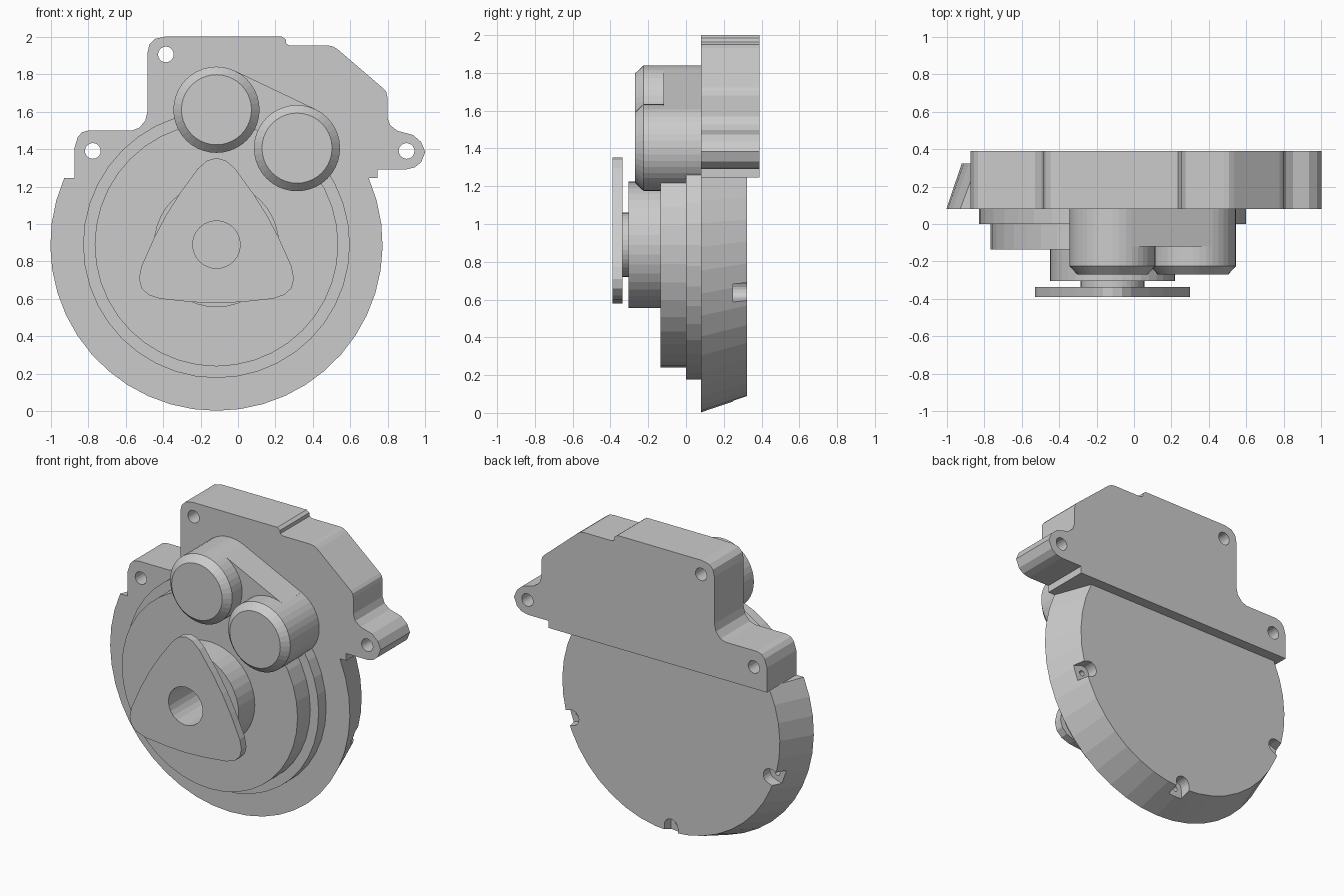
import bpy, bmesh
from math import sin, cos, pi, asin, radians

if "Cube" in bpy.data.objects:
    bpy.data.objects.remove(bpy.data.objects["Cube"])

CX, CZ = -0.115, 0.89  # axis of the round housing


def loft(name, sections):
    """Solid through matching (x, z) loops; sections = [(loop, y), ...]."""
    bm = bmesh.new()
    rings = [[bm.verts.new((x, y, z)) for x, z in pts] for pts, y in sections]
    for a, b in zip(rings, rings[1:]):
        for i in range(len(a)):
            j = (i + 1) % len(a)
            bm.faces.new((a[i], a[j], b[j], b[i]))
    bm.faces.new(rings[0])
    bm.faces.new(rings[-1])
    bmesh.ops.recalc_face_normals(bm, faces=bm.faces)
    me = bpy.data.meshes.new(name)
    bm.to_mesh(me)
    bm.free()
    ob = bpy.data.objects.new(name, me)
    bpy.context.collection.objects.link(ob)
    return ob


def prism(name, pts, y0, y1):
    return loft(name, [(pts, y0), (pts, y1)])


def circle(x, z, r, n=40):
    return [(x + r * cos(2 * pi * i / n), z + r * sin(2 * pi * i / n)) for i in range(n)]


def cut(ob, cutters):
    for c in cutters:
        c.hide_render = True
        m = ob.modifiers.new("cut", 'BOOLEAN')
        m.operation, m.solver, m.object = 'DIFFERENCE', 'EXACT', c
        bpy.context.view_layer.objects.active = ob
        bpy.ops.object.modifier_apply(modifier=m.name)


def remove(cutters):
    for c in cutters:
        bpy.data.objects.remove(c, do_unlink=True)


# Tapered round housing, flat on top where it meets the bracket
def truncated(r, top=1.245, n=28):
    a = asin((top - CZ) / r)
    return [(CX + r * cos(t), CZ + r * sin(t))
            for t in (a - (pi + 2 * a) * i / n for i in range(n + 1))]


housing = loft("round_housing", [(truncated(0.887), 0.08), (truncated(0.805), 0.322)])

# Clip slots around the rear rim, each with a small pin hole
tools = []
for deg in (-162, -90, -18):
    a = radians(deg)
    local = [(1.0, -0.05), (1.0, 0.05)]
    local += [(0.77 + 0.05 * cos(t), 0.05 * sin(t)) for t in (pi / 2 + pi * i / 10 for i in range(11))]
    pts = [(CX + u * cos(a) - v * sin(a), CZ + u * sin(a) + v * cos(a)) for u, v in local]
    tools.append(prism("slot_cutter", pts, 0.25, 0.4))
    tools.append(prism("pin_cutter", circle(CX + 0.775 * cos(a), CZ + 0.775 * sin(a), 0.018, 12), 0.2, 0.3))
cut(housing, tools)
remove(tools)

# Mounting bracket with three ears
outline = [(-.39, 2), (.235, 2), (.255, 1.985), (.257, 1.963), (.275, 1.953), (.48, 1.953),
           (.508, 1.948), (.533, 1.932), (.778, 1.722), (.792, 1.705), (.797, 1.68), (.797, 1.57),
           (.812, 1.528), (.85, 1.498), (.935, 1.475), (.978, 1.437), (1.0, 1.385), (.978, 1.33),
           (.945, 1.303), (.9, 1.292), (.745, 1.292), (.745, 1.245), (-.872, 1.245), (-.872, 1.41),
           (-.855, 1.465), (-.832, 1.49), (-.795, 1.5), (-.565, 1.5), (-.528, 1.513), (-.495, 1.552),
           (-.483, 1.6), (-.483, 1.915), (-.473, 1.96), (-.445, 1.988)]
bracket = prism("mounting_bracket", outline, 0.08, 0.39)
tools = [prism("screw_cutter", circle(x, z, 0.042, 20), 0.0, 0.5)
         for x, z in ((-.385, 1.905), (-.775, 1.39), (.9, 1.39))]
cut(bracket, tools)
remove(tools)

# Stepped front discs, hub and neck
prism("base_step", circle(CX, CZ, 0.712), 0.0, 0.08)
upper_step = prism("upper_step", circle(CX, CZ, 0.65), -0.135, 0.0)
hub = prism("hub", circle(CX, CZ, 0.334), -0.305, -0.135)
neck = prism("neck", circle(CX, CZ, 0.17), -0.337, -0.305)

# Three-lobed drive plate
lobe = [(-.198, .27), (-.10, .405), (-.05, .449), (0, .463), (.05, .449), (.10, .405), (.198, .27), (.27, .156)]
plate_pts = []
for k in range(3):
    a = -2 * pi * k / 3
    plate_pts += [(CX + u * cos(a) - v * sin(a), CZ + u * sin(a) + v * cos(a)) for u, v in lobe]
plate = prism("drive_plate", plate_pts, -0.39, -0.337)

# Central bore
bore = prism("bore_cutter", circle(CX, CZ, 0.127, 24), -0.5, -0.05)
for ob in (plate, neck, hub, upper_step):
    cut(ob, [bore])
remove([bore])

# Two chamfered gear covers joined by a web
centres = [(-.115, 1.61), (.315, 1.405)]
for i, (x, z) in enumerate(centres):
    loft(f"gear_cover_{i + 1}", [(circle(x, z, 0.187), -0.27), (circle(x, z, 0.23), -0.225),
                                 (circle(x, z, 0.23), 0.08)])
(x0, z0), (x1, z1) = centres
nx, nz = 0.43 * 0.23, 0.903 * 0.23
prism("cover_web", [(x0 + nx, z0 + nz), (x1 + nx, z1 + nz), (x1 - nx, z1 - nz), (x0 - nx, z0 - nz)], -0.12, 0.08)
